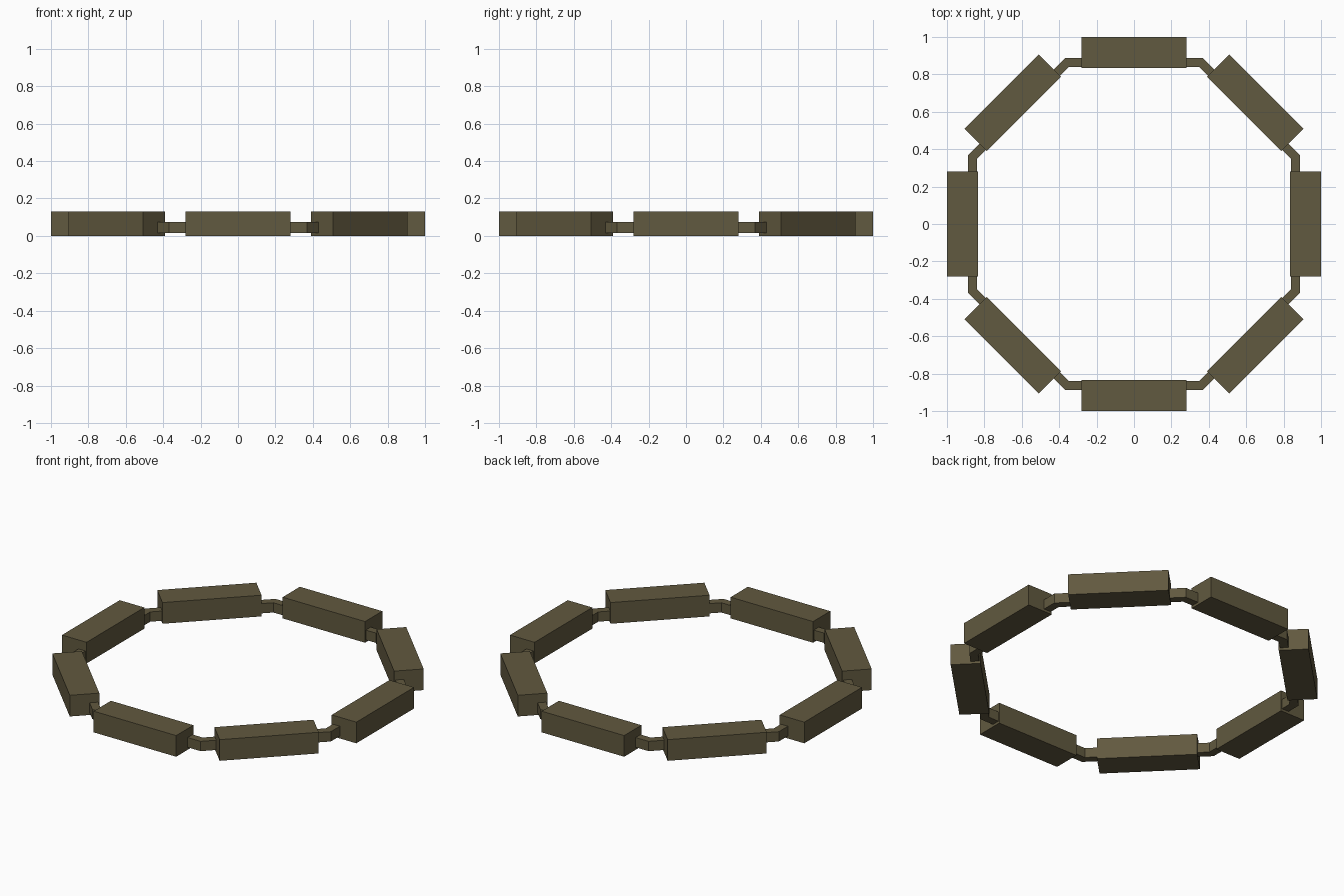
import bpy, bmesh
from math import pi, cos, sin
from mathutils import Matrix

if "Cube" in bpy.data.objects:
    bpy.data.objects.remove(bpy.data.objects["Cube"])

SIDES = 8
olive = bpy.data.materials.new("olive")
olive.diffuse_color = (0.12, 0.10, 0.05, 1)
olive.use_nodes = True
olive.node_tree.nodes["Principled BSDF"].inputs["Base Color"].default_value = olive.diffuse_color


def finish(bm, name):
    bmesh.ops.recalc_face_normals(bm, faces=bm.faces)
    mesh = bpy.data.meshes.new(name)
    bm.to_mesh(mesh)
    bm.free()
    mesh.materials.append(olive)
    obj = bpy.data.objects.new(name, mesh)
    bpy.context.collection.objects.link(obj)
    return obj


# Eight rectangular blocks, one per octagon side
for i in range(SIDES):
    bm = bmesh.new()
    place = (Matrix.Rotation(i * 2 * pi / SIDES, 4, 'Z')
             @ Matrix.Translation((0.9165, 0, 0.065))
             @ Matrix.Diagonal((0.167, 0.56, 0.13, 1)))
    bmesh.ops.create_cube(bm, size=1, matrix=place)
    finish(bm, f"block_{i + 1}")

# Thin octagonal band linking the blocks: rectangular section swept round
section = [(0.84, 0.015), (0.888, 0.015), (0.888, 0.075), (0.84, 0.075)]
bm = bmesh.new()
loops = []
for i in range(SIDES):
    a = (i + 0.5) * 2 * pi / SIDES
    k = 1 / cos(pi / SIDES)
    loops.append([bm.verts.new((r * k * cos(a), r * k * sin(a), z)) for r, z in section])
for i in range(SIDES):
    p, q = loops[i], loops[(i + 1) % SIDES]
    for j in range(4):
        n = (j + 1) % 4
        bm.faces.new((p[j], p[n], q[n], q[j]))
finish(bm, "linking_band")
